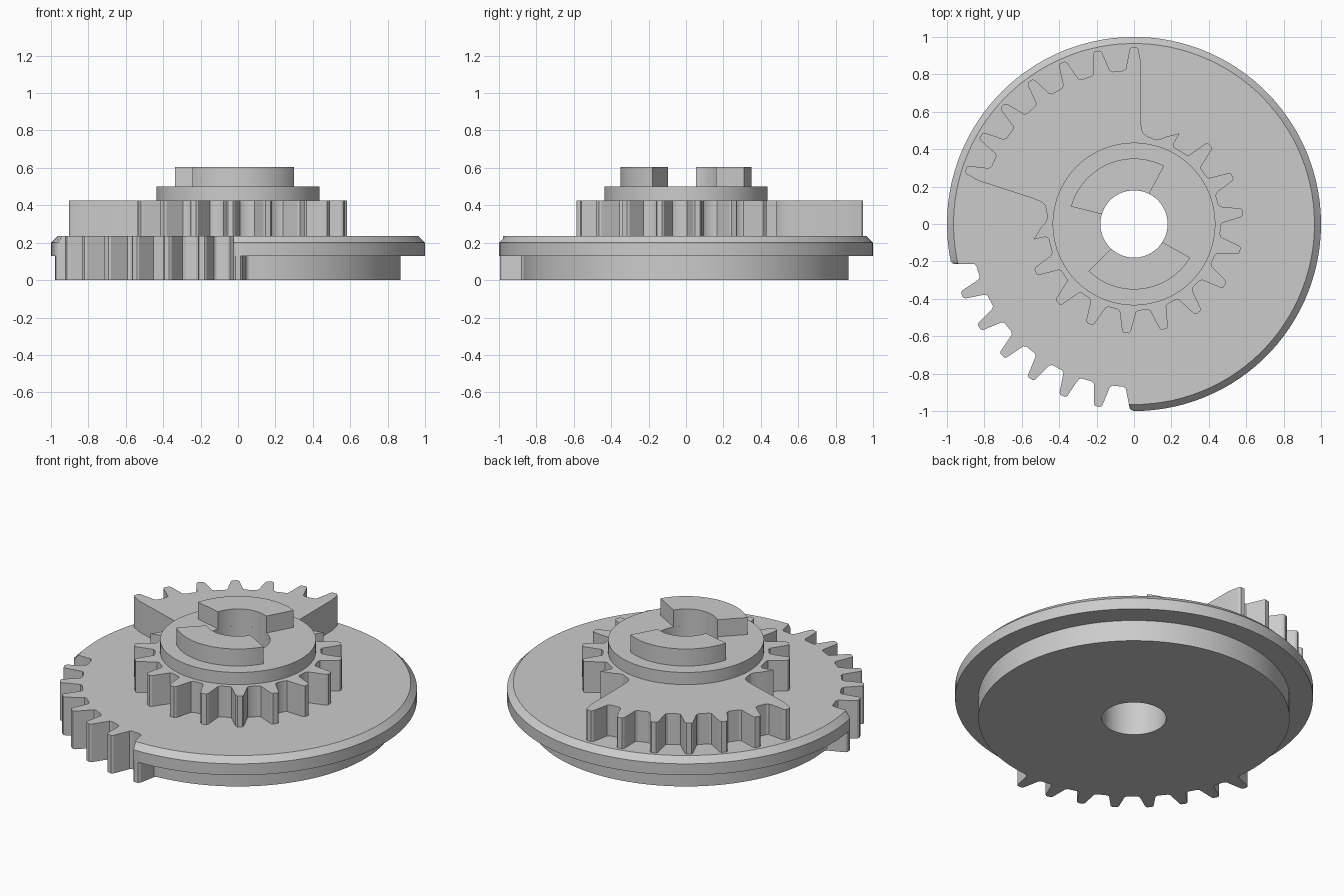
import bpy, bmesh
from math import cos, sin, radians
from mathutils import Vector

cube = bpy.data.objects.get("Cube")
if cube:
    bpy.data.objects.remove(cube, do_unlink=True)

grey = bpy.data.materials.new("plain grey")
grey.use_nodes = True
COLOUR = (0.6, 0.6, 0.6, 1)
grey.diffuse_color = COLOUR
grey.node_tree.nodes["Principled BSDF"].inputs["Base Color"].default_value = COLOUR

BORE = 0.18
# Half a tooth: sideways offset and height above the root circle
FLANK = [(0.056, 0), (0.044, 0.01), (0.037, 0.045), (0.028, 0.09),
         (0.023, 0.115), (0.014, 0.125)]


def polar(radius, degrees):
    a = radians(degrees)
    return Vector((radius * cos(a), radius * sin(a)))


def arc(radius, start, end, steps):
    return [polar(radius, start + (end - start) * i / steps) for i in range(steps + 1)]


def circle(radius, steps=96):
    return arc(radius, 0, 360, steps)[:-1]


def place(points, degrees):
    """Turn (sideways, outward) points to the given direction."""
    out, side = polar(1, degrees), polar(1, degrees + 90)
    return [out * h + side * s for s, h in points]


def tooth(degrees, root, limit=2, part=slice(None)):
    shape = [(-s, root + h) for s, h in FLANK] + [(s, root + h) for s, h in FLANK[::-1]]
    return place([(s, min(h, limit)) for s, h in shape[part]], degrees)


def teeth(start, step, count, root):
    return [p for i in range(count) for p in tooth(start + step * i, root)]


def loft(name, levels, bore=True):
    """Stack outlines of equal length into a capped solid, with the bore cut out."""
    bm = bmesh.new()
    loops = [[levels_outline for _, levels_outline in levels]]
    if bore:
        loops.append([circle(BORE) for _ in levels])
    caps = {0: [], len(levels) - 1: []}
    for outlines in loops:
        rings = []
        for (z, _), outline in zip(levels, outlines):
            rings.append([bm.verts.new((p.x, p.y, z)) for p in outline])
        for low, high in zip(rings, rings[1:]):
            for i in range(len(low)):
                bm.faces.new((low[i - 1], low[i], high[i], high[i - 1]))
        for level, edges in caps.items():
            ring = rings[level]
            edges += [bm.edges.get((ring[i - 1], ring[i])) for i in range(len(ring))]
    for edges in caps.values():
        bmesh.ops.triangle_fill(bm, edges=edges, use_beauty=True, normal=(0, 0, 1))
    bmesh.ops.recalc_face_normals(bm, faces=bm.faces)
    mesh = bpy.data.meshes.new(name)
    bm.to_mesh(mesh)
    bm.free()
    mesh.materials.append(grey)
    obj = bpy.data.objects.new(name, mesh)
    bpy.context.collection.objects.link(obj)
    bpy.ops.object.select_all(action='DESELECT')
    obj.select_set(True)
    bpy.context.view_layer.objects.active = obj
    bpy.ops.object.shade_smooth_by_angle(angle=radians(30))


# Base disc: plain round side plus eight teeth over one quarter
ROOT, PITCH = 0.87, 11.25
FIRST, LAST = 191.25, 270
base = arc(ROOT, LAST + 5, FIRST + 355, 84) + teeth(FIRST, PITCH, 8, ROOT)
loft("base_disc", [(0, base), (0.13, base)])


# Flanged disc: chamfered rim that ends in the outermost teeth
def rim(radius):
    return (arc(radius, LAST, FIRST + 360, 90)
            + tooth(FIRST, ROOT, radius, slice(6, None))
            + teeth(FIRST + PITCH, PITCH, 6, ROOT)
            + tooth(LAST, ROOT, radius, slice(0, 6)))


loft("flanged_disc", [(0.13, rim(1)), (0.2, rim(1)), (0.235, rim(0.965))])

# Upper gear: small gear with a larger toothed sector, symmetric about one axis
AXIS = 126
axis = polar(1, AXIS)
wall = [Vector(p) for p in (
    (0.215, 0.41), (0.212, 0.43), (0.245, 0.485), (0.165, 0.465), (0.14, 0.453),
    (0.115, 0.45), (0.07, 0.47), (0.05, 0.485), (0.04, 0.51), (0.037, 0.55))]
mirrored = [2 * p.dot(axis) * axis - p for p in reversed(wall)]
sector = teeth(90, 12, 7, 0.82)[2:-2]
gear = teeth(206, 20, 11, 0.46) + wall + sector + mirrored
loft("upper_gear", [(0.235, gear), (0.425, gear)])

# Collar
loft("collar", [(0.425, circle(0.435)), (0.5, circle(0.435))])

# Two coupling dogs on the collar
for name, start, end in (("back_dog", 62.5, 164.5), ("front_dog", 226, 329)):
    dog = arc(0.35, start, end, 28) + arc(BORE, end - 1.5, start + 1, 28)
    loft(name, [(0.5, dog), (0.605, dog)], bore=False)
